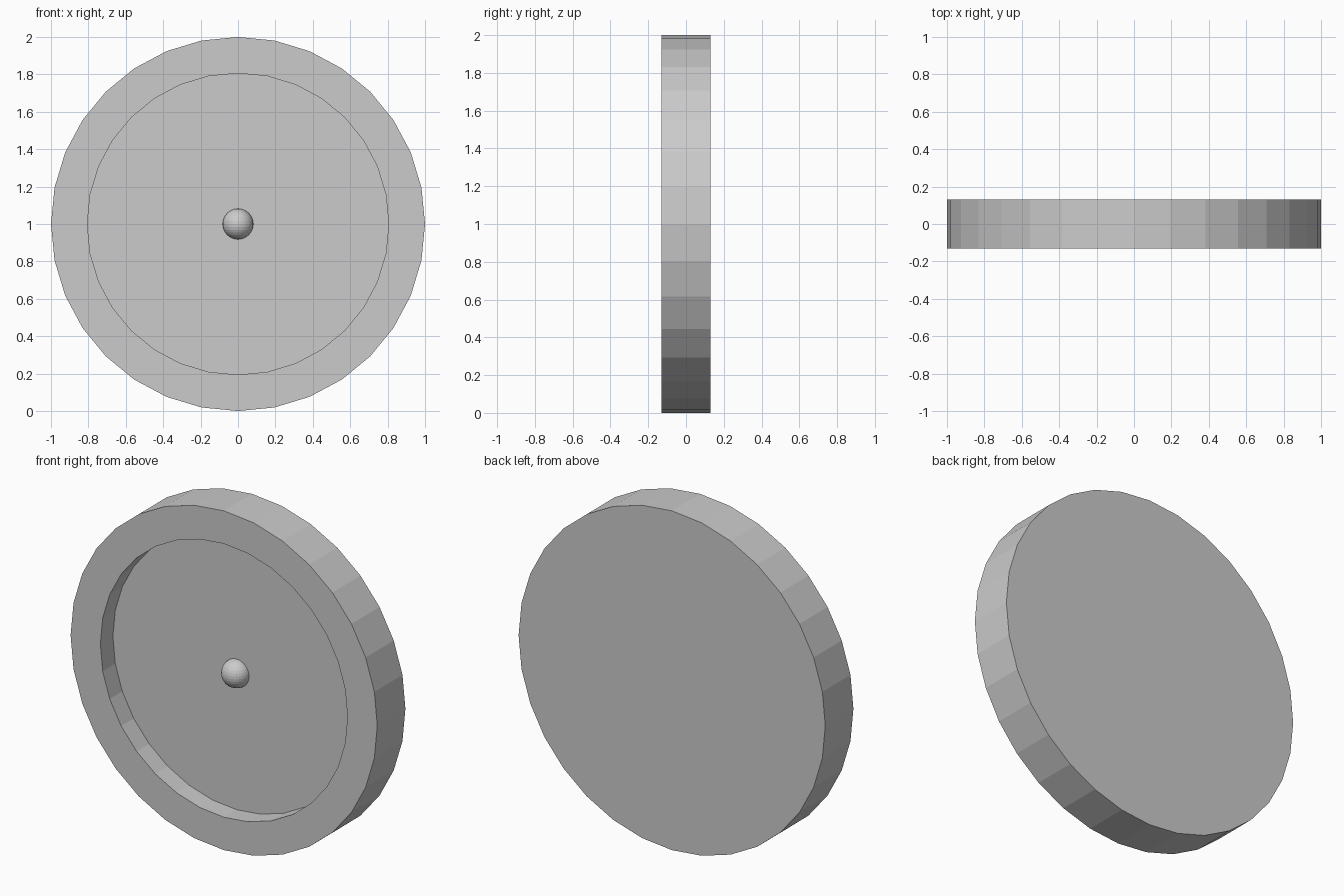
import bpy, bmesh
from math import sin, cos, tau

if "Cube" in bpy.data.objects:
    bpy.data.objects.remove(bpy.data.objects["Cube"])

SIDES = 32
HALF = 0.131      # half thickness of the disc
FLOOR_Y = -0.014  # floor of the front recess
R_OUT, R_IN = 1.0, 0.806
CENTRE_Z = 1.0


def ring(bm, radius, y):
    return [bm.verts.new((radius * sin(tau * i / SIDES), y,
                          CENTRE_Z + radius * cos(tau * i / SIDES)))
            for i in range(SIDES)]


# Dish: closed disc with a round recess in its front face
bm = bmesh.new()
loops = [ring(bm, r, y) for r, y in
         ((R_OUT, HALF), (R_OUT, -HALF), (R_IN, -HALF), (R_IN, FLOOR_Y))]
for a, b in zip(loops, loops[1:]):
    for i in range(SIDES):
        j = (i + 1) % SIDES
        bm.faces.new((a[i], a[j], b[j], b[i]))
bm.faces.new(loops[0])
bm.faces.new(loops[-1])
bmesh.ops.recalc_face_normals(bm, faces=bm.faces)
mesh = bpy.data.meshes.new("recessed_disc")
bm.to_mesh(mesh)
bm.free()
bpy.context.collection.objects.link(bpy.data.objects.new("recessed_disc", mesh))

# Centre knob: sphere half sunk into the recess floor
bpy.ops.mesh.primitive_uv_sphere_add(segments=32, ring_count=16, radius=0.082,
                                     location=(0, FLOOR_Y, CENTRE_Z))
bpy.context.object.name = "centre_knob"
